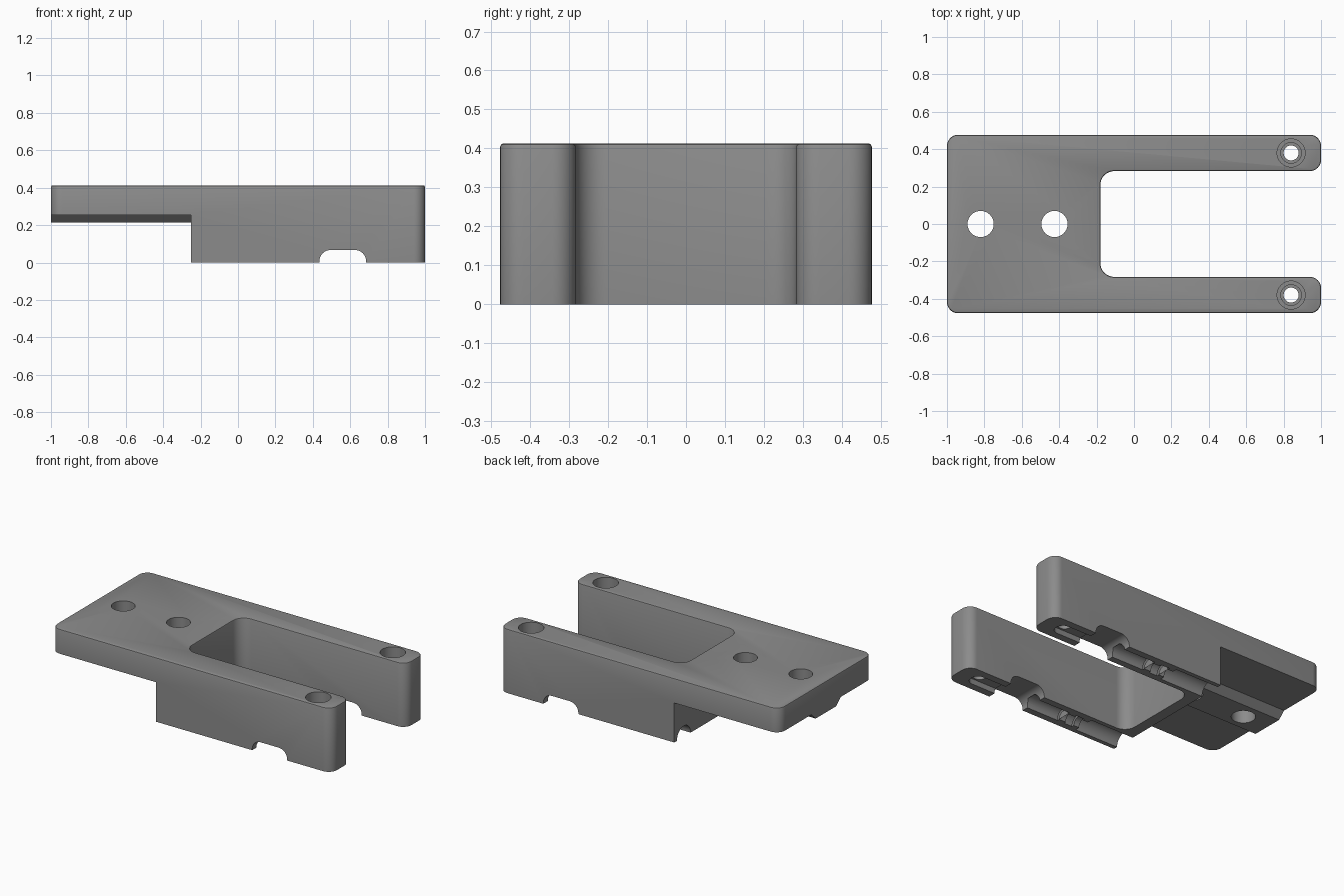
import bpy, bmesh, math
from mathutils import Vector

if "Cube" in bpy.data.objects:
    bpy.data.objects.remove(bpy.data.objects["Cube"])

grey = bpy.data.materials.new("mid grey")
grey.diffuse_color = (0.26, 0.26, 0.26, 1)
grey.use_nodes = True
grey.node_tree.nodes["Principled BSDF"].inputs["Base Color"].default_value = grey.diffuse_color


def rounded(points):
    """Turn (x, y, radius) corners into an outline with round fillets."""
    out = []
    n = len(points)
    for i, (x, y, r) in enumerate(points):
        p = Vector((x, y))
        if r == 0:
            out.append(p)
            continue
        a = (Vector(points[i - 1][:2]) - p).normalized()
        b = (Vector(points[(i + 1) % n][:2]) - p).normalized()
        centre = p + (a + b) * r
        for k in range(9):
            t = k / 8 * math.pi / 2
            out.append(centre - b * r * math.cos(t) - a * r * math.sin(t))
    return out


def circle(cx, cy, r, n=40):
    return [Vector((cx + r * math.cos(2 * math.pi * k / n),
                    cy + r * math.sin(2 * math.pi * k / n))) for k in range(n)]


def prism(name, outline, lo, hi, axis="z", bevel=0):
    """Extrude a 2D outline along an axis from lo to hi."""
    place = {"x": lambda p, h: (h, p.x, p.y),
             "y": lambda p, h: (p.x, h, p.y),
             "z": lambda p, h: (p.x, p.y, h)}[axis]
    bm = bmesh.new()
    bottom = [bm.verts.new(place(p, lo)) for p in outline]
    top = [bm.verts.new(place(p, hi)) for p in outline]
    n = len(outline)
    bm.faces.new(bottom[::-1])
    cap = bm.faces.new(top)
    for i in range(n):
        j = (i + 1) % n
        bm.faces.new((bottom[i], bottom[j], top[j], top[i]))
    bmesh.ops.recalc_face_normals(bm, faces=bm.faces)
    if bevel:
        bmesh.ops.bevel(bm, geom=list(cap.edges), offset=bevel, segments=2,
                        profile=0.5, affect='EDGES')
    me = bpy.data.meshes.new(name)
    bm.to_mesh(me)
    bm.free()
    ob = bpy.data.objects.new(name, me)
    bpy.context.collection.objects.link(ob)
    return ob


def cut(outline, lo, hi, axis="z"):
    tool = prism("cutter", outline, lo, hi, axis)
    tool.hide_render = True
    mod = body.modifiers.new("cut", 'BOOLEAN')
    mod.operation = 'DIFFERENCE'
    mod.solver = 'EXACT'
    mod.object = tool
    bpy.context.view_layer.objects.active = body
    bpy.ops.object.modifier_apply(modifier=mod.name)
    bpy.data.objects.remove(tool)


# Forked body with round corners and softened top rim
W, S, H = 0.477, 0.283, 0.413
body = prism("forked_bracket", rounded([
    (-1, -W, .06), (1, -W, .06), (1, -S, .06), (-.18, -S, .075),
    (-.18, S, .075), (1, S, .06), (1, W, .06), (-1, W, .06)]), 0, H, bevel=.009)
body.data.materials.append(grey)

# Raised tongue plate, leaving a tapered rib along its underside
cut([Vector(p) for p in [(-1, -.2), (1, -.2), (1, .255), (.15, .255), (.105, .213),
                         (-.105, .213), (-.15, .255), (-1, .255)]], -1.2, -.25, "x")

# Mounting holes through the tongue
for x in (-.82, -.425):
    cut(circle(x, 0, .07), -.1, .6)

# Cross notch under both arms
cut(rounded([(.435, -.1, 0), (.685, -.1, 0), (.685, .067, .06), (.435, .067, .06)]),
    -.7, .7, "y")

for y in (-.38, .38):
    # Stepped screw holes at the arm tips
    cut(circle(.84, y, .075), .33, .6)
    cut(circle(.84, y, .055), .12, .5)
    cut(circle(.84, y, .04), -.1, .5)
    # Half-round channels under each arm
    for lo, hi, r in ((-.3, .06, .07), (.04, .1, .04), (.1, .16, .055),
                      (.15, .21, .04), (.21, .45, .055)):
        cut(circle(y, 0, r, 32), lo, hi, "x")
    # Shallow pocket from the notch to the screw hole
    cut(rounded([(.6, y - .05, 0), (.9, y - .05, .045),
                 (.9, y + .05, .045), (.6, y + .05, 0)]), -.1, .035)

for o in bpy.context.selected_objects:
    o.select_set(False)
body.select_set(True)
bpy.context.view_layer.objects.active = body
bpy.ops.object.shade_smooth_by_angle(angle=math.radians(30))
